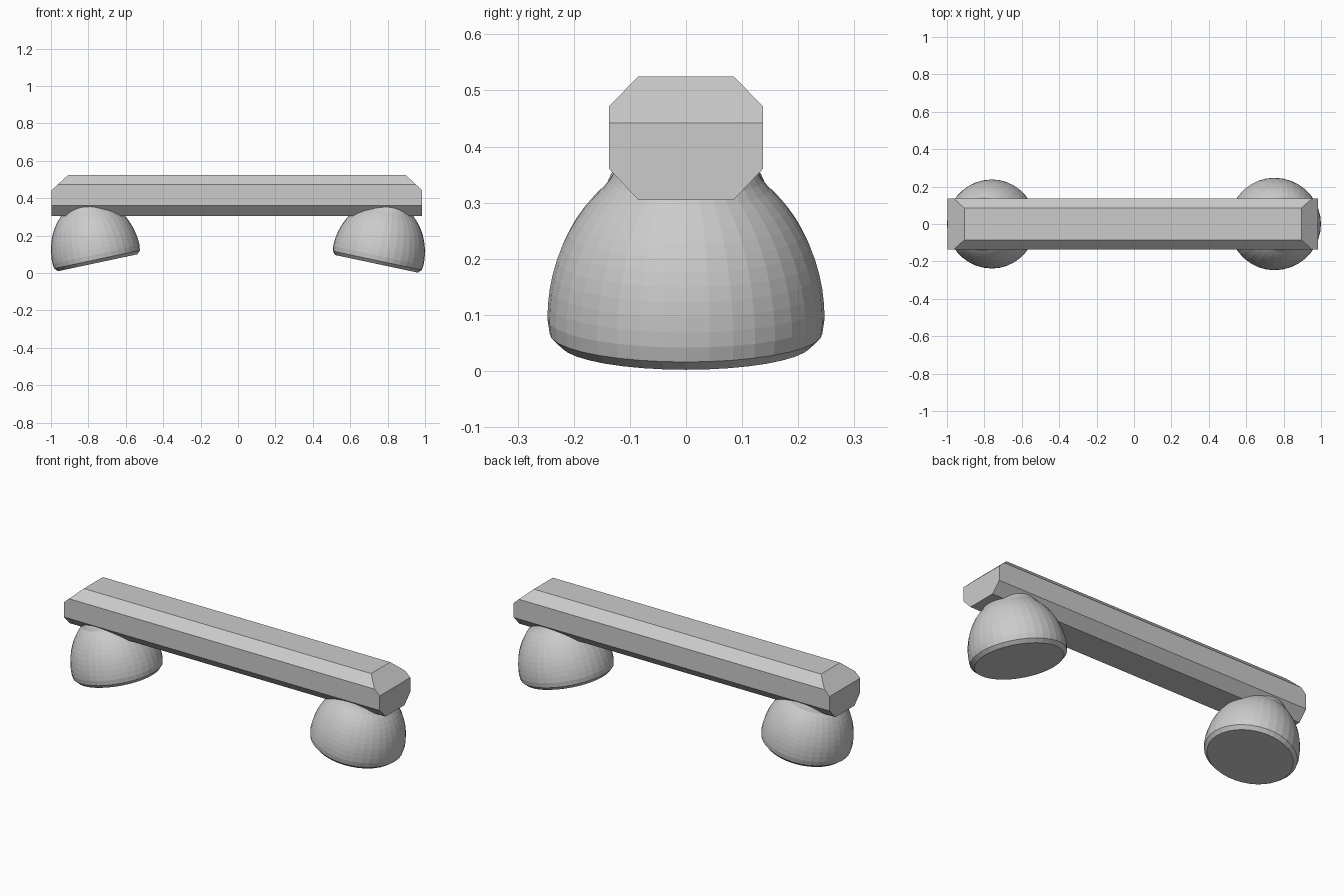
import bpy, bmesh
from math import sin, cos, pi, radians
from mathutils import Matrix, Vector

if "Cube" in bpy.data.objects:
    bpy.data.objects.remove(bpy.data.objects["Cube"])


def make_object(name, bm):
    bmesh.ops.recalc_face_normals(bm, faces=bm.faces[:])
    mesh = bpy.data.meshes.new(name)
    bm.to_mesh(mesh)
    bm.free()
    obj = bpy.data.objects.new(name, mesh)
    bpy.context.collection.objects.link(obj)
    return obj


# Handle bar: chamfered section extruded along x, upper end edges cut off
def make_bar(x0, x1):
    half = [(0.085, 0.305), (0.137, 0.36), (0.137, 0.472), (0.085, 0.525)]
    section = half + [(-y, z) for y, z in reversed(half)]
    bm = bmesh.new()
    face = bm.faces.new([bm.verts.new((x0, y, z)) for y, z in section])
    ext = bmesh.ops.extrude_face_region(bm, geom=[face])
    moved = [v for v in ext["geom"] if isinstance(v, bmesh.types.BMVert)]
    bmesh.ops.translate(bm, verts=moved, vec=(x1 - x0, 0, 0))
    for x, s in ((x0, -1), (x1, 1)):
        cut = bmesh.ops.bisect_plane(
            bm, geom=bm.verts[:] + bm.edges[:] + bm.faces[:],
            plane_co=(x, 0, 0.442), plane_no=Vector((s * 0.083, 0, 0.09)),
            clear_outer=True)
        edges = [e for e in cut["geom_cut"] if isinstance(e, bmesh.types.BMEdge)]
        bmesh.ops.contextual_create(bm, geom=edges)
    return make_object("handle_bar", bm)


# Domed foot: lathed profile with bevelled base and a short neck, tilted outward
def make_foot(name, x, z, radius, tilt, segments=36):
    k = radius / 0.247
    profile = [(0.225 * k, 0), (0.243 * k, 0.018)]
    for i in range(11):
        a = radians(i * 5.3)
        profile.append((radius * cos(a), 0.045 + 0.295 * sin(a)))
    profile += [(0.136, 0.297), (0.126, 0.315), (0.12, 0.35)]
    bm = bmesh.new()
    rings = [[bm.verts.new((r * cos(2 * pi * j / segments),
                            r * sin(2 * pi * j / segments), h))
              for j in range(segments)] for r, h in profile]
    for a, b in zip(rings, rings[1:]):
        for j in range(segments):
            n = (j + 1) % segments
            bm.faces.new((a[j], a[n], b[n], b[j]))
    bm.faces.new(rings[0])
    bm.faces.new(rings[-1])
    obj = make_object(name, bm)
    obj.matrix_world = Matrix.Translation((x, 0, z)) @ Matrix.Rotation(radians(tilt), 4, "Y")
    return obj


make_bar(-0.997, 0.985)
make_foot("left_foot", -0.75, 0.055, 0.238, -12)
make_foot("right_foot", 0.741, 0.049, 0.247, 12)
